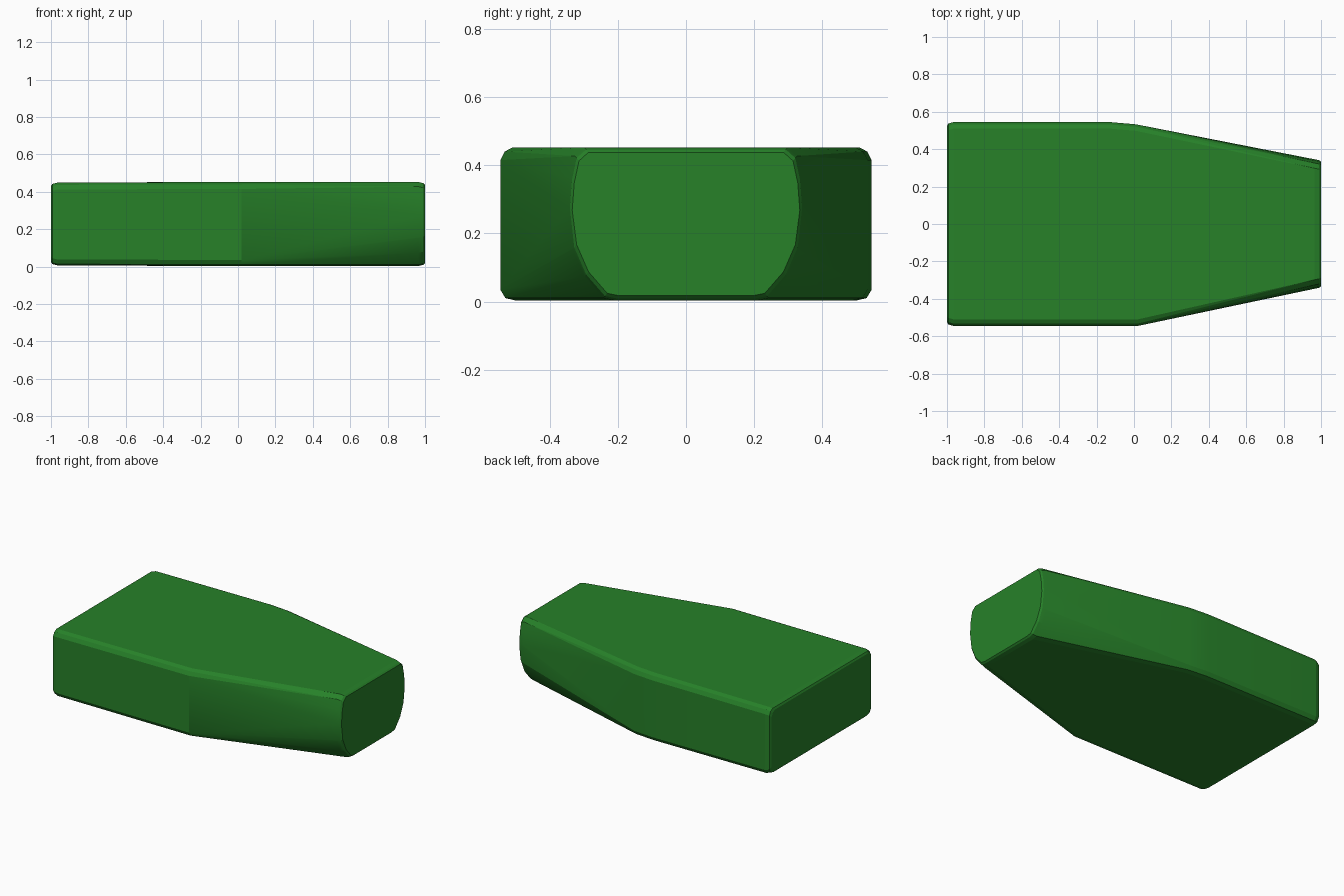
import bpy, bmesh

if "Cube" in bpy.data.objects:
    bpy.data.objects.remove(bpy.data.objects["Cube"])

# Rounded-box section (half profile as y, z) used along the straight rear part
BOX = [(0.50, 0.003), (0.53, 0.010), (0.545, 0.035),
       (0.545, 0.415), (0.532, 0.440), (0.51, 0.452)]
# Barrel-shaped section of the narrow end
NOSE = [(0.20, 0.015), (0.235, 0.022), (0.29, 0.085), (0.325, 0.165), (0.338, 0.27),
        (0.332, 0.35), (0.318, 0.415), (0.29, 0.440)]


def section(bm, x, profile, dy=0.0, dz=0.0, sides=(-1, 1)):
    """Mirrored section, inset by dy and dz for rounding the ends."""
    for s in sides:
        for y, z in profile:
            z = z + dz if z < 0.2 else z - dz
            bm.verts.new((x, s * (y - dy), z))


bm = bmesh.new()
# Blunt wide end with a small rounded rim
section(bm, -1.0, BOX, 0.022, 0.022)
section(bm, -0.993, BOX, 0.008, 0.010)
section(bm, -0.965, BOX, 0.0, 0.003)
# Shoulders where the taper begins
section(bm, -0.13, BOX, sides=(1,))
section(bm, 0.01, BOX, 0.012, sides=(1,))
section(bm, 0.02, BOX, 0.0, sides=(-1,))
# Narrow end with a small rounded rim
section(bm, 0.965, NOSE, -0.008, -0.012)
section(bm, 0.99, NOSE, -0.003, -0.006)
section(bm, 1.0, NOSE, 0.004, 0.002)

# Skin all sections as one convex body
hull = bmesh.ops.convex_hull(bm, input=bm.verts[:])
bmesh.ops.delete(bm, geom=[v for v in bm.verts if not v.link_faces], context='VERTS')
bmesh.ops.dissolve_limit(bm, angle_limit=0.01, verts=bm.verts[:], edges=bm.edges[:])
bmesh.ops.recalc_face_normals(bm, faces=bm.faces[:])

mesh = bpy.data.meshes.new("tapered_body")
bm.to_mesh(mesh)
bm.free()
body = bpy.data.objects.new("tapered_body", mesh)
bpy.context.collection.objects.link(body)

green = bpy.data.materials.new("green")
green.diffuse_color = (0.02, 0.22, 0.022, 1)
green.use_nodes = True
green.node_tree.nodes["Principled BSDF"].inputs["Base Color"].default_value = green.diffuse_color
mesh.materials.append(green)

bpy.context.view_layer.objects.active = body
body.select_set(True)
bpy.ops.object.shade_smooth_by_angle(angle=0.2)
